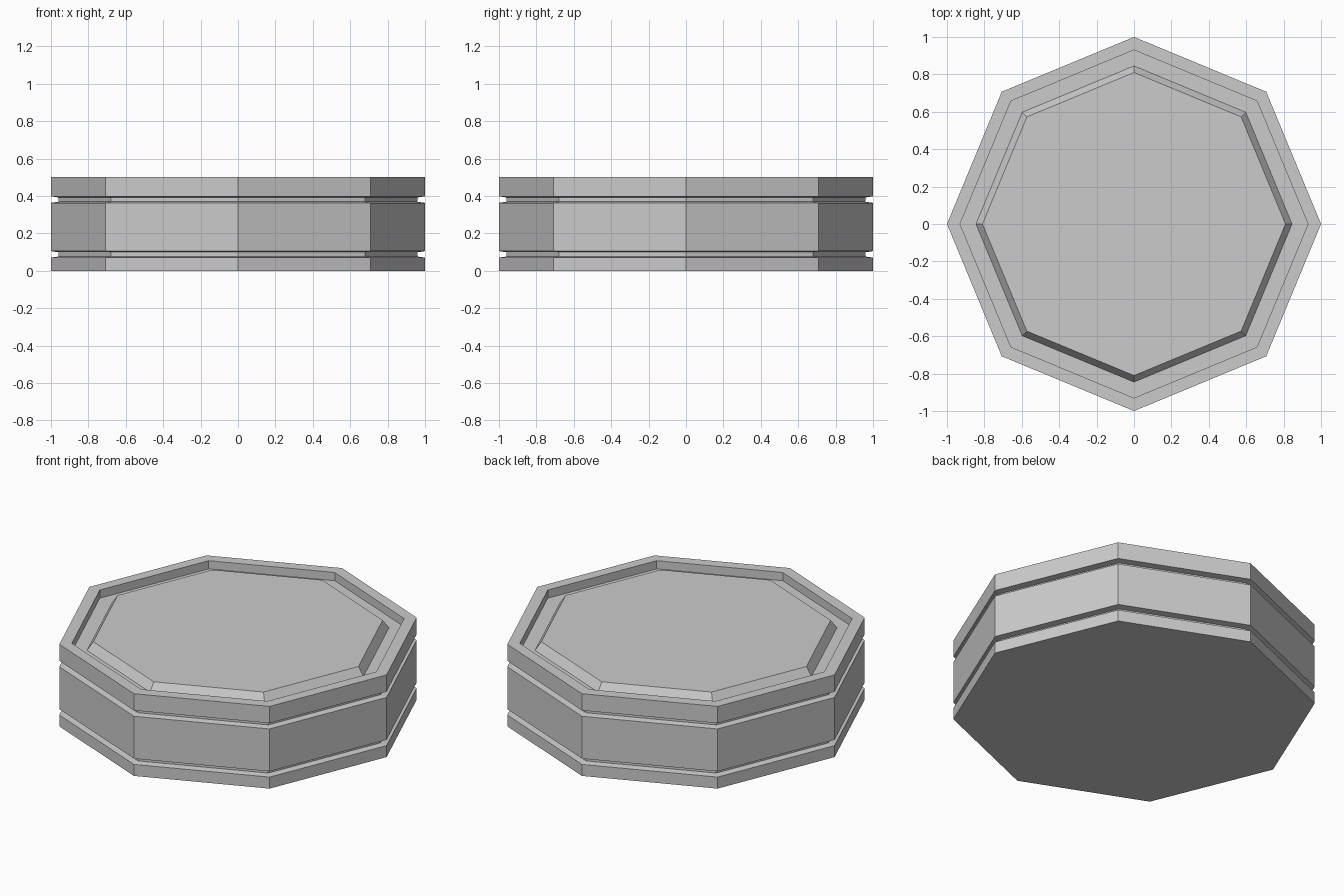
import bpy, bmesh
from math import cos, sin, pi

if "Cube" in bpy.data.objects:
    bpy.data.objects.remove(bpy.data.objects["Cube"])

SIDES = 8


def groove(z0, z1, depth=0.04, slant=0.006):
    """Profile points of a groove cut into the outer wall."""
    r = 1 - depth
    return [(1, z0), (r, z0 + slant), (r, z1 - slant), (1, z1)]


def octagon_lathe(name, profile):
    """Sweep a (radius, z) profile round an octagon and cap both ends."""
    bm = bmesh.new()
    rings = [[bm.verts.new((r * cos(2 * pi * i / SIDES), r * sin(2 * pi * i / SIDES), z))
              for i in range(SIDES)] for r, z in profile]
    for a, b in zip(rings, rings[1:]):
        for i in range(SIDES):
            j = (i + 1) % SIDES
            bm.faces.new((a[i], a[j], b[j], b[i]))
    bm.faces.new(rings[0][::-1])
    bm.faces.new(rings[-1])
    mesh = bpy.data.meshes.new(name)
    bm.to_mesh(mesh)
    bm.free()
    obj = bpy.data.objects.new(name, mesh)
    bpy.context.collection.objects.link(obj)
    return obj


# Outer wall with two grooves, then rim, sunken channel and raised centre panel
profile = [(1, 0)]
profile += groove(0.07, 0.105)
profile += groove(0.363, 0.398)
profile += [(1, 0.5), (0.93, 0.5), (0.93, 0.45), (0.845, 0.45), (0.81, 0.5)]
octagon_lathe("octagonal_platform", profile)
